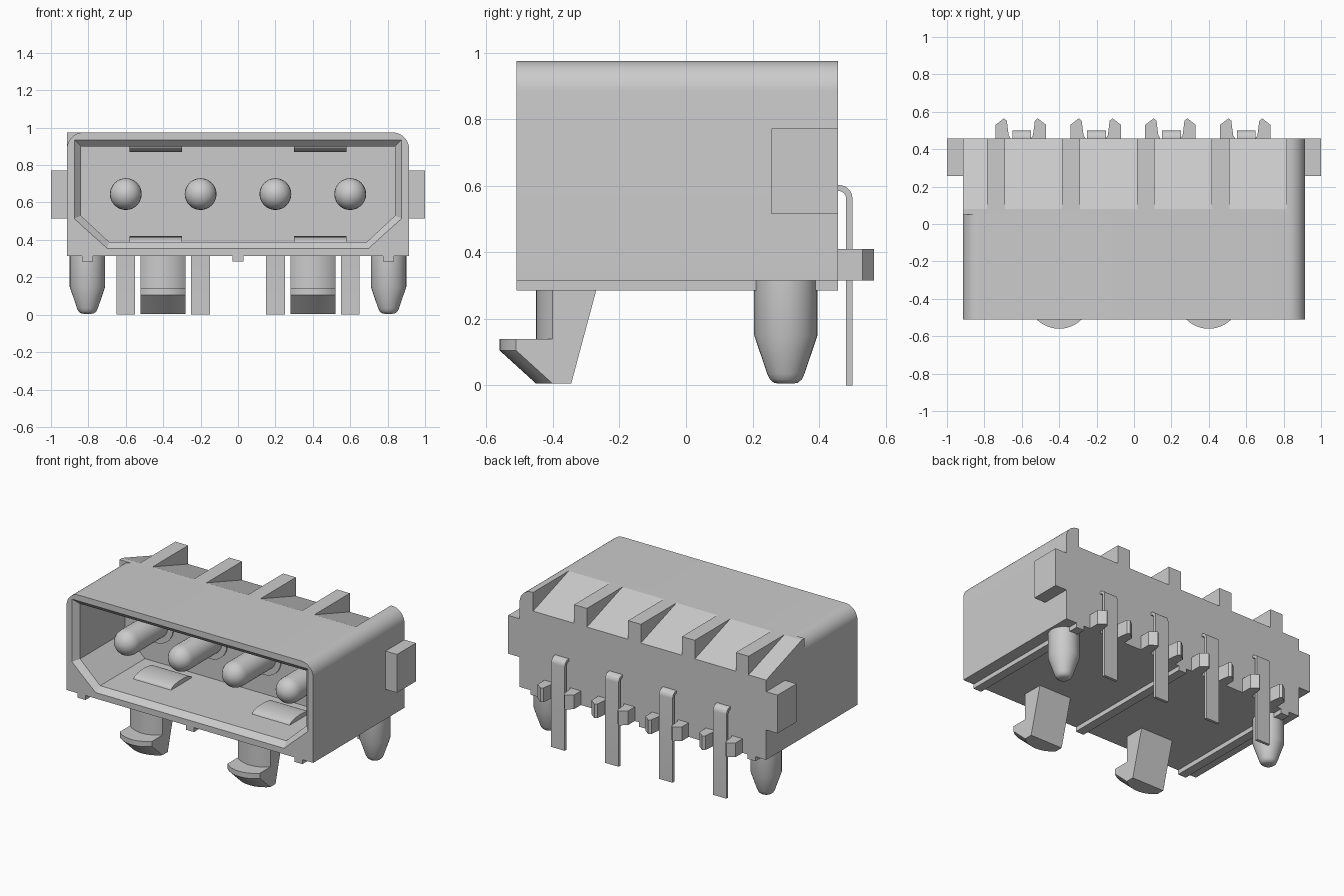
import bpy, bmesh, math
from mathutils import Vector

cube = bpy.data.objects.get("Cube")
if cube:
    bpy.data.objects.remove(cube, do_unlink=True)

grey = bpy.data.materials.new("neutral grey")
GREY = (0.6, 0.6, 0.6, 1.0)
grey.diffuse_color = GREY
grey.use_nodes = True
grey.node_tree.nodes["Principled BSDF"].inputs["Base Color"].default_value = GREY


def loft(name, rings, smooth=0):
    """Skin matching rings of points and cap both ends."""
    bm = bmesh.new()
    loops = [[bm.verts.new(p) for p in ring] for ring in rings]
    n = len(loops[0])
    for a, b in zip(loops, loops[1:]):
        for i in range(n):
            j = (i + 1) % n
            bm.faces.new((a[i], a[j], b[j], b[i]))
    bm.faces.new(loops[0])
    bm.faces.new(loops[-1])
    bmesh.ops.recalc_face_normals(bm, faces=bm.faces)
    me = bpy.data.meshes.new(name)
    bm.to_mesh(me)
    bm.free()
    me.materials.append(grey)
    ob = bpy.data.objects.new(name, me)
    bpy.context.collection.objects.link(ob)
    if smooth:
        shade(ob, smooth)
    return ob


def shade(ob, degrees):
    bpy.ops.object.select_all(action='DESELECT')
    ob.select_set(True)
    bpy.context.view_layer.objects.active = ob
    bpy.ops.object.shade_smooth_by_angle(angle=math.radians(degrees))


def along_x(name, yz, x0, x1, smooth=0):
    return loft(name, [[(x, y, z) for y, z in yz] for x in (x0, x1)], smooth)


def along_y(name, xz, y0, y1, smooth=0):
    return loft(name, [[(x, y, z) for x, z in xz] for y in (y0, y1)], smooth)


def along_z(name, xy, z0, z1):
    return loft(name, [[(x, y, z) for x, y in xy] for z in (z0, z1)])


def box(name, x0, x1, y0, y1, z0, z1):
    return along_z(name, [(x0, y0), (x1, y0), (x1, y1), (x0, y1)], z0, z1)


def arc(cx, cy, r, a0, a1, n):
    return [(cx + r * math.cos(math.radians(a0 + (a1 - a0) * i / n)),
             cy + r * math.sin(math.radians(a0 + (a1 - a0) * i / n))) for i in range(n + 1)]


def turned(name, centre, profile, axis, n=32):
    """Round part from (radius, position) pairs along the y or z axis."""
    rings = []
    for r, t in profile:
        circle = arc(centre[0], centre[1], r, 0, 360 - 360 / n, n - 1)
        rings.append([(u, t, v) if axis == 'y' else (u, v, t) for u, v in circle])
    return loft(name, rings, 35)


W, BOT, TOP, FRONT, MID, BACK, R = 0.915, 0.315, 0.975, -0.51, 0.05, 0.457, 0.09
SLOPE_Y, SLOPE_Z = 0.08, 0.85

# Front shell with rounded upper edges
outline = ([(-W, BOT), (W, BOT)] + arc(W - R, TOP - R, R, 0, 90, 10)
           + arc(-W + R, TOP - R, R, 90, 180, 10))
shell = along_y("housing_shell", outline, FRONT, MID)


# Socket cavity with a chamfered mouth
def mouth(w, z0, z1, cx, cz, y):
    return [(-cx, y, z0), (cx, y, z0), (w, y, cz), (w, y, z1), (-w, y, z1), (-w, y, cz)]


k = 0.02
cutter = loft("cavity_cutter", [
    mouth(0.895, 0.335, 0.955, 0.705, 0.505, FRONT - k),
    mouth(0.84, 0.39, 0.90, 0.69, 0.53, FRONT + 0.035),
    mouth(0.84, 0.39, 0.90, 0.69, 0.53, 0.0)])
cutter.hide_render = True
mod = shell.modifiers.new("cavity", 'BOOLEAN')
mod.operation = 'DIFFERENCE'
mod.solver = 'EXACT'
mod.object = cutter
bpy.context.view_layer.objects.active = shell
bpy.ops.object.modifier_apply(modifier=mod.name)
bpy.data.objects.remove(cutter, do_unlink=True)
shade(shell, 25)

# Rear block with sloping roof, and the ribs standing on it
along_x("rear_block", [(MID, BOT), (BACK, BOT), (BACK, SLOPE_Z), (SLOPE_Y, TOP), (MID, TOP)], -W, 0.83)
for x in (-0.785, -0.385, 0.015, 0.415):
    along_x("roof_rib", [(SLOPE_Y, TOP), (BACK, SLOPE_Z), (BACK, TOP)], x, x + 0.095)
along_y("rounded_end_rib", [(0.815, BOT), (W, BOT)] + arc(W - R, TOP - R, R, 0, 90, 10) + [(0.815, TOP)],
        MID, BACK, 30)

# Side ears, skids and rear locating pegs
peg = [(0.095, BOT), (0.095, 0.15), (0.056, 0.035), (0.048, 0.018), (0.036, 0.008), (0.02, 0.005)]
for s in (-1, 1):
    box("side_ear", s * 0.90, s * 1.0, 0.257, BACK, 0.515, 0.772)
    turned("locating_peg", (s * 0.805, 0.30), peg, 'z')
for x in (-0.805, 0, 0.805):
    box("bottom_skid", x - 0.03, x + 0.03, FRONT, BACK, 0.285, BOT + 0.005)


# Hooked board clips under the front
def clip_ring(cx, front, z):
    half, r = 0.12, 0.17
    a = math.degrees(math.asin(half / r))
    rear = -0.345 + (z - 0.005) * 0.268
    return ([(x, y, z) for x, y in arc(cx, front + r, r, 270 - a, 270 + a, 12)]
            + [(cx + half, rear, z), (cx - half, rear, z)])


for cx in (-0.4, 0.4):
    loft("board_clip", [clip_ring(cx, f, z) for f, z in (
        (-0.45, 0.32), (-0.45, 0.14), (-0.56, 0.1399), (-0.56, 0.105), (-0.45, 0.005))], 25)

# Retaining bumps on the floor and ceiling of the cavity
for cx in (-0.44, 0.44):
    for z, s in ((0.39, 1), (0.90, -1)):
        bump = [(-0.17 + 0.11 * math.cos(math.pi * i / 10), z + s * 0.03 * math.sin(math.pi * i / 10))
                for i in range(11)]
        along_x("retaining_bump", bump, cx - 0.14, cx + 0.14, 30)

# Contacts: round pin, collar, bent solder tail and guide prongs
pin = [(0.085, 0.02)] + [(0.085 * math.cos(math.radians(a)), -0.31 - 0.085 * math.sin(math.radians(a)))
                         for a in (0, 15, 30, 45, 60, 75, 87)]
tail = ([(0.44, 0.602), (0.458, 0.602)] + arc(0.46, 0.562, 0.04, 90, 0, 6)
        + [(0.50, 0.0), (0.481, 0.0)] + arc(0.459, 0.562, 0.022, 0, 90, 6) + [(0.44, 0.584)])
prong = [(0.135, 0.45), (0.135, 0.53), (0.09, 0.565), (0.075, 0.552), (0.065, 0.475), (0.05, 0.45)]
for cx in (-0.6, -0.2, 0.2, 0.6):
    turned("contact_pin", (cx, 0.645), pin, 'y')
    turned("contact_collar", (cx, 0.645), [(0.123, 0.01), (0.123, -0.008)], 'y')
    along_x("solder_tail", tail, cx - 0.05, cx + 0.05, 30)
    for s in (-1, 1):
        along_z("guide_prong", [(cx - 0.005 + s * x, y) for x, y in prong], BOT, 0.41)
